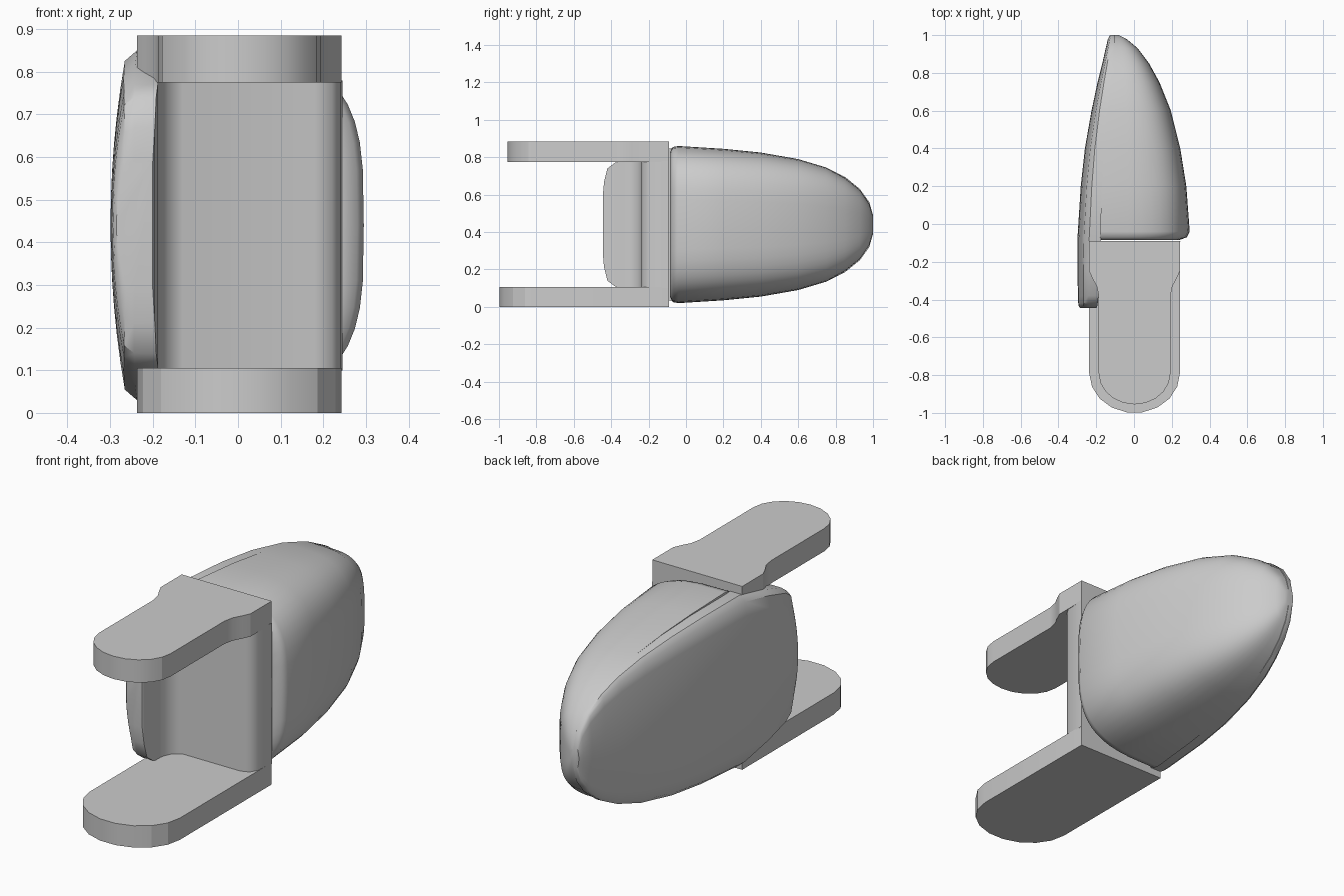
import bpy, bmesh
from math import sin, cos, pi, radians, copysign

cube = bpy.data.objects.get("Cube")
if cube:
    bpy.data.objects.remove(cube)

grey = bpy.data.materials.new("plain grey")
grey.use_nodes = True
colour = (0.6, 0.6, 0.6, 1)
grey.diffuse_color = colour
grey.node_tree.nodes["Principled BSDF"].inputs["Base Color"].default_value = colour
MID = 0.44


def loft(name, rings, angle=35):
    """Skin closed rings of points, cap both ends."""
    bm = bmesh.new()
    loops = [[bm.verts.new(p) for p in ring] for ring in rings]
    n = len(loops[0])
    for a, b in zip(loops, loops[1:]):
        for i in range(n):
            j = (i + 1) % n
            bm.faces.new((a[i], a[j], b[j], b[i]))
    bm.faces.new(loops[0])
    bm.faces.new(loops[-1])
    bmesh.ops.recalc_face_normals(bm, faces=bm.faces)
    mesh = bpy.data.meshes.new(name)
    bm.to_mesh(mesh)
    bm.free()
    mesh.materials.append(grey)
    ob = bpy.data.objects.new(name, mesh)
    bpy.context.collection.objects.link(ob)
    bpy.ops.object.select_all(action='DESELECT')
    ob.select_set(True)
    bpy.context.view_layer.objects.active = ob
    bpy.ops.object.shade_smooth_by_angle(angle=radians(angle))
    return ob


def slab(name, outline, z0, z1, angle=20):
    return loft(name, [[(x, y, z) for x, y in outline] for z in (z0, z1)], angle)


def prong(side, centre_y, radius, tip, steps):
    """Mirrored side outline joined by a rounded tip."""
    arc = [(radius * cos(pi * i / steps), centre_y - tip * sin(pi * i / steps))
           for i in range(steps + 1)]
    left = [(-x, y) for x, y in reversed(side)]
    return [(x + 0.003, y) for x, y in side + arc + left]


# Prongs: the upper one flares towards the wall
flare = [(0.24, -0.09), (0.24, -0.25), (0.222, -0.29), (0.2, -0.33), (0.19, -0.38)]
slab("upper_prong", prong(flare, -0.79, 0.19, 0.165, 10), 0.775, 0.885)
slab("lower_prong", prong([(0.24, -0.09)], -0.79, 0.24, 0.21, 9), 0, 0.105)

# Wall between the prongs, with a fillet towards the side plate
wall = [(-0.21, -0.09), (-0.21, -0.34), (-0.19, -0.34), (-0.182, -0.3),
        (-0.165, -0.265), (-0.13, -0.24), (0.18, -0.24), (0.22, -0.225),
        (0.24, -0.19), (0.245, -0.09)]
slab("wall", wall, 0.1, 0.78, 40)

# Pod body: (y, half height, inner x, outer x)
body = [(-0.085, 0.39, -0.18, 0.24), (-0.07, 0.415, -0.18, 0.28),
        (-0.04, 0.42, -0.18, 0.295), (0.2, 0.405, -0.17, 0.277),
        (0.4, 0.385, -0.16, 0.245), (0.6, 0.35, -0.145, 0.195),
        (0.75, 0.305, -0.13, 0.135), (0.85, 0.25, -0.12, 0.08),
        (0.93, 0.185, -0.11, 0.02), (0.98, 0.11, -0.105, -0.04),
        (1.0, 0.04, -0.1, -0.08)]


def half_oval(y, h, x0, x1, p=0.57, steps=24):
    ring = []
    for i in range(steps + 1):
        a = -pi / 2 + pi * i / steps
        s = sin(a)
        ring.append((x0 + (x1 - x0) * max(cos(a), 0) ** p, y,
                     MID + h * copysign(abs(s) ** p, s)))
    return ring


loft("pod_body", [half_oval(*r) for r in body], 50)

# Domed side plate: (y, half height, inner x, outer x)
plate = [(-0.445, 0.15, -0.2, -0.285), (-0.438, 0.23, -0.195, -0.292),
         (-0.42, 0.3, -0.192, -0.295), (-0.38, 0.33, -0.188, -0.297),
         (-0.25, 0.37, -0.185, -0.299), (-0.07, 0.41, -0.175, -0.299),
         (0.2, 0.4, -0.165, -0.282), (0.4, 0.383, -0.155, -0.26),
         (0.6, 0.35, -0.14, -0.225), (0.75, 0.305, -0.125, -0.193),
         (0.85, 0.255, -0.115, -0.168), (0.93, 0.19, -0.105, -0.15),
         (0.98, 0.12, -0.1, -0.138), (1.0, 0.05, -0.1, -0.128)]


def domed(y, h, xi, xo, steps=12):
    t = xi - xo
    ring = [(xi, y, MID - h), (xo + 0.5 * t, y, MID - h)]
    for i in range(steps + 1):
        k = 2 * i / steps - 1
        ring.append((xo + 0.27 * t * k * k, y, MID + 0.94 * h * k))
    return ring + [(xo + 0.5 * t, y, MID + h), (xi, y, MID + h)]


loft("side_plate", [domed(*r) for r in plate], 40)
